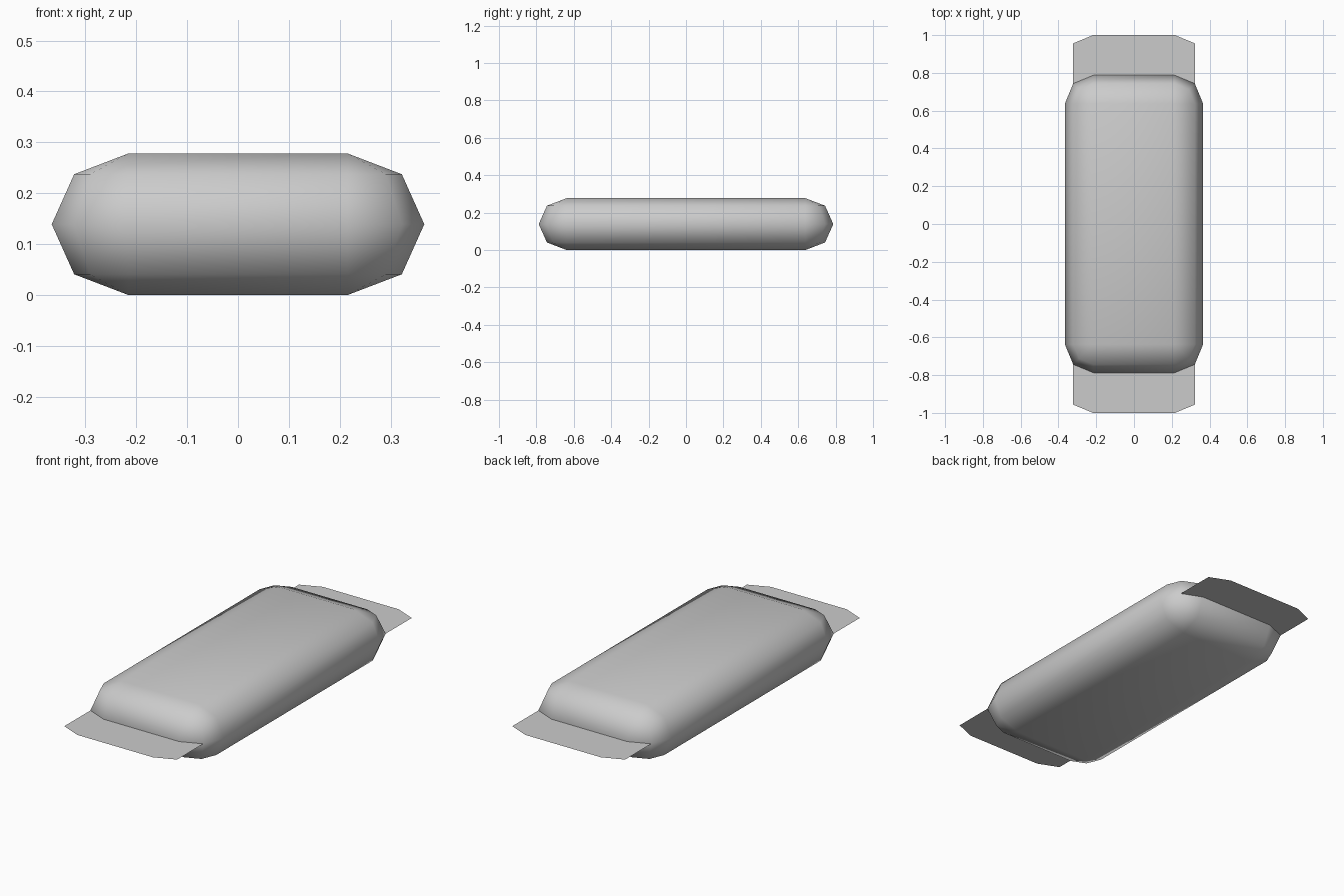
import bpy, bmesh, math
from mathutils import Vector

if "Cube" in bpy.data.objects:
    bpy.data.objects.remove(bpy.data.objects["Cube"])

CORE_X, CORE_Y = 0.2155, 0.637    # half size of the flat top
R, HALF_H = 0.1505, 0.139         # edge radius and half height
FLAP = 0.213

mat = bpy.data.materials.new("light grey")
mat.use_nodes = True
grey = (0.6, 0.6, 0.6, 1)
mat.diffuse_color = grey
mat.node_tree.nodes["Principled BSDF"].inputs["Base Color"].default_value = grey


def finish(bm, name, smooth):
    mesh = bpy.data.meshes.new(name)
    bm.to_mesh(mesh)
    bm.free()
    for p in mesh.polygons:
        p.use_smooth = smooth
    mesh.materials.append(mat)
    obj = bpy.data.objects.new(name, mesh)
    bpy.context.collection.objects.link(obj)
    return obj


def outline(radius, z):
    """Rounded rectangle with two segments in each corner."""
    pts = []
    for quarter, (sx, sy) in enumerate([(1, 1), (-1, 1), (-1, -1), (1, -1)]):
        for step in range(3):
            a = math.radians(90 * quarter + 45 * step)
            pts.append(Vector((sx * CORE_X + radius * math.cos(a),
                               sy * CORE_Y + radius * math.sin(a), z)))
    return pts


# Pillow-shaped body: stacked outlines, closed top and bottom
bm = bmesh.new()
rings = []
for lat in (-90, -45, 0, 45, 90):
    a = math.radians(lat)
    rings.append([bm.verts.new(p) for p in
                  outline(R * math.cos(a), HALF_H * (1 + math.sin(a)))])
for low, high in zip(rings, rings[1:]):
    for i in range(12):
        j = (i + 1) % 12
        bm.faces.new((low[i], low[j], high[j], high[i]))
bm.faces.new(rings[0][::-1])
bm.faces.new(rings[-1])
bmesh.ops.remove_doubles(bm, verts=bm.verts, dist=0.0005)
bmesh.ops.recalc_face_normals(bm, faces=bm.faces)
finish(bm, "body", True)

# Thin sealed end flaps: the middle outline of each end, drawn outwards
middle = outline(R, HALF_H)
for name, side, ids in (("back_flap", 1, (1, 2, 3, 4)),
                        ("front_flap", -1, (7, 8, 9, 10))):
    bm = bmesh.new()
    inner = [bm.verts.new(middle[i]) for i in ids]
    outer = [bm.verts.new(middle[i] + Vector((0, side * FLAP, 0))) for i in ids]
    for i in range(3):
        bm.faces.new((inner[i], inner[i + 1], outer[i + 1], outer[i]))
    for f in bm.faces:
        f.normal_update()
        if f.normal.z < 0:
            f.normal_flip()
    finish(bm, name, False)
